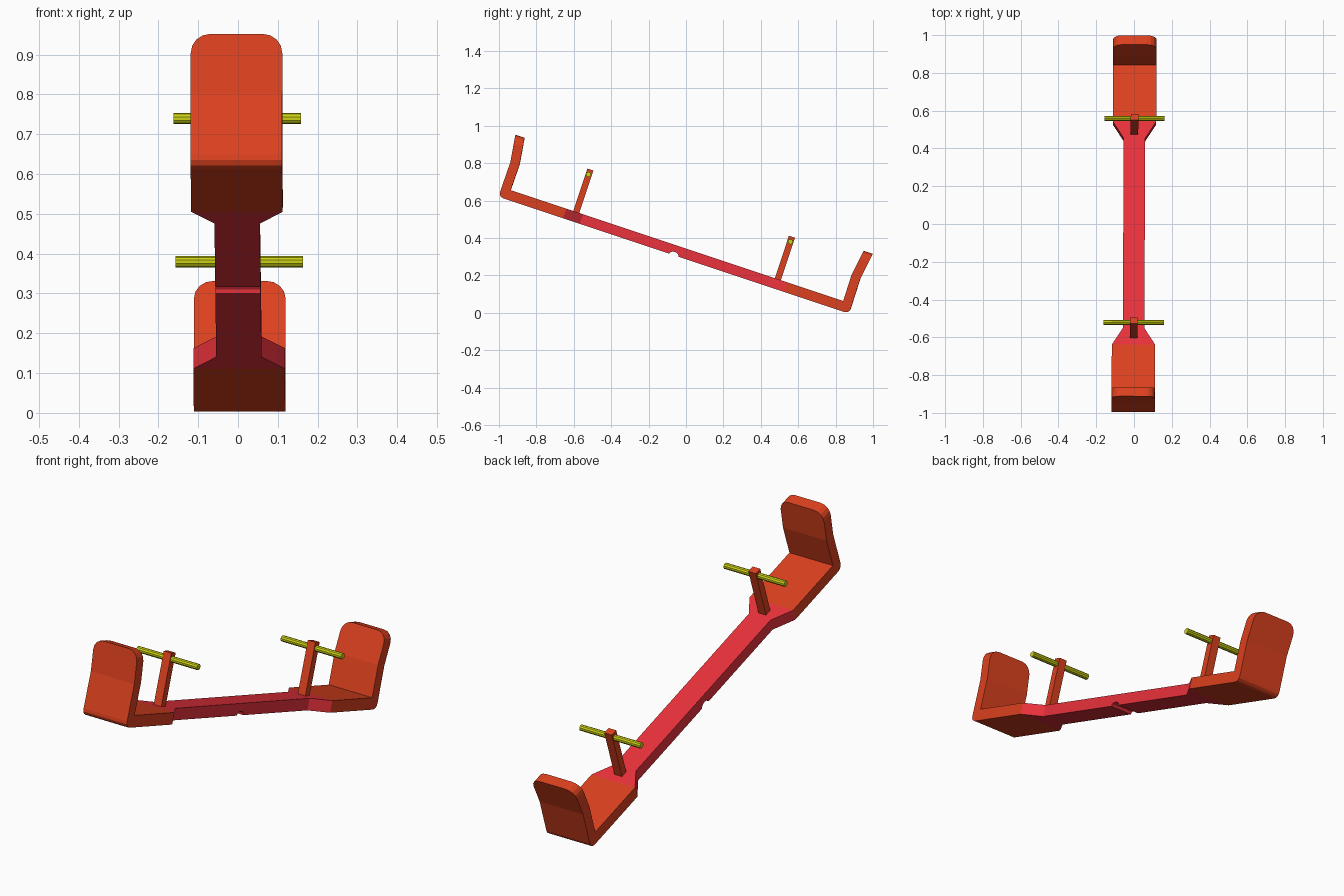
import bpy, bmesh, math
from mathutils import Matrix, Vector

if "Cube" in bpy.data.objects:
    bpy.data.objects.remove(bpy.data.objects["Cube"])

# Everything is modelled level along y, then tilted as one seesaw
TILT = (Matrix.Translation((0, -0.065, 0.308))
        @ Matrix.Rotation(-0.0044, 4, 'Z')
        @ Matrix.Rotation(math.radians(-18.43), 4, 'X'))


def material(name, rgb):
    m = bpy.data.materials.new(name)
    m.diffuse_color = (*rgb, 1)
    m.use_nodes = True
    m.node_tree.nodes["Principled BSDF"].inputs["Base Color"].default_value = m.diffuse_color
    return m


RED = material("red_paint", (0.83, 0.032, 0.045))
ORANGE = material("orange_paint", (0.72, 0.053, 0.013))
YELLOW = material("yellow_paint", (0.61, 0.64, 0.007))


def finish(name, bm, mat):
    bmesh.ops.recalc_face_normals(bm, faces=bm.faces)
    me = bpy.data.meshes.new(name)
    bm.to_mesh(me)
    bm.free()
    me.materials.append(mat)
    ob = bpy.data.objects.new(name, me)
    bpy.context.collection.objects.link(ob)
    ob.matrix_world = TILT
    return ob


def plank():
    # Stations along the plank: position, half width, underside height
    notch = [(0.026 * math.cos(a), 0.057, 0.018 * math.sin(a))
             for a in (math.pi * (1 - i / 6) for i in range(7))]
    stations = ([(-0.623, 0.115, 0), (-0.53, 0.057, 0)] + notch
                + [(0.53, 0.057, 0), (0.623, 0.115, 0)])
    bm = bmesh.new()
    rings = [[bm.verts.new(c) for c in ((-w, y, z), (w, y, z), (w, y, 0.054), (-w, y, 0.054))]
             for y, w, z in stations]
    for a, b in zip(rings, rings[1:]):
        for i in range(4):
            j = (i + 1) % 4
            bm.faces.new((a[i], a[j], b[j], b[i]))
    bm.faces.new(rings[0])
    bm.faces.new(rings[-1])
    finish("plank", bm, RED)


def seat(name, s):
    # Side profile of seat and bent backrest, extruded across the width
    profile = [(0.623, 0), (0.962, 0), (0.977, 0.005), (0.986, 0.016), (0.988, 0.03),
               (0.986, 0.195), (1.007, 0.343), (0.955, 0.343), (0.935, 0.199),
               (0.937, 0.054), (0.623, 0.054)]
    bm = bmesh.new()
    face = bm.faces.new([bm.verts.new((-0.115, s * y, z)) for y, z in profile])
    ext = bmesh.ops.extrude_face_region(bm, geom=[face])
    bmesh.ops.translate(bm, vec=Vector((0.23, 0, 0)),
                        verts=[v for v in ext["geom"] if isinstance(v, bmesh.types.BMVert)])
    # Round the two top corners of the backrest
    corners = [e for e in bm.edges
               if all(v.co.z > 0.34 for v in e.verts)
               and abs(e.verts[0].co.x - e.verts[1].co.x) < 0.01]
    bmesh.ops.bevel(bm, geom=corners, offset=0.048, segments=4, profile=0.5, affect='EDGES')
    finish(name, bm, ORANGE)


def handle(name, s):
    # Upright post
    bm = bmesh.new()
    bmesh.ops.create_cube(bm, size=1, matrix=Matrix.Translation((0, s * 0.568, 0.168))
                          @ Matrix.Diagonal((0.04, 0.034, 0.25, 1)))
    finish(name + "_post", bm, ORANGE)
    # Cross bar
    bm = bmesh.new()
    bmesh.ops.create_cone(bm, cap_ends=True, segments=10, radius1=0.014, radius2=0.014,
                          depth=0.32, matrix=Matrix.Translation((0, s * 0.569, 0.265))
                          @ Matrix.Rotation(math.pi / 2, 4, 'Y'))
    finish(name + "_bar", bm, YELLOW)


plank()
for label, side in (("front", -1), ("back", 1)):
    seat(label + "_seat", side)
    handle(label + "_handle", side)
